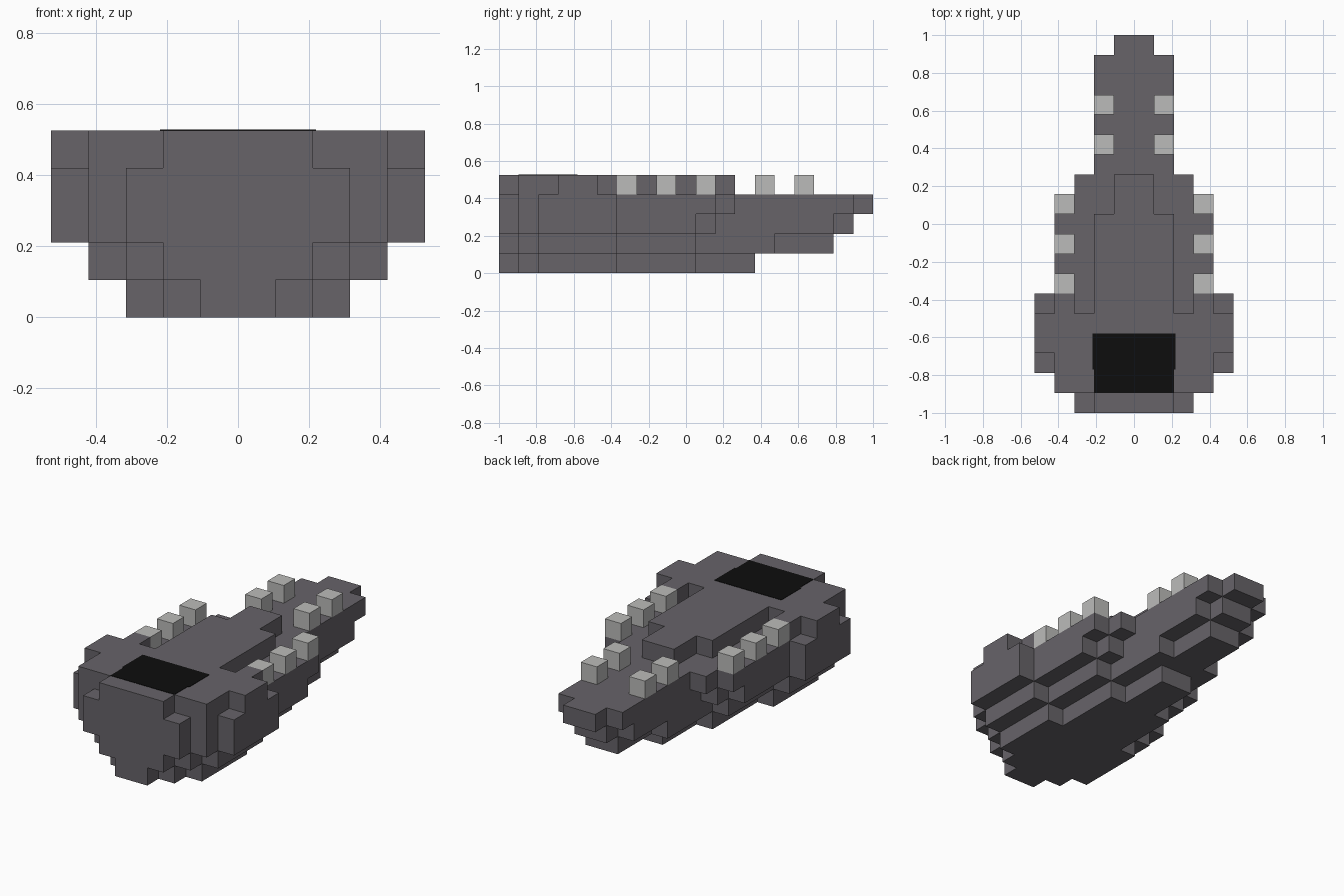
import bpy
import bmesh
import math
from mathutils import Vector

cube = bpy.data.objects.get("Cube")
if cube:
    bpy.data.objects.remove(cube, do_unlink=True)

ROWS = 19
U = 2 / ROWS  # edge of one block


def material(name, color):
    mat = bpy.data.materials.new(name)
    mat.use_nodes = True
    mat.diffuse_color = (*color, 1)
    bsdf = next(n for n in mat.node_tree.nodes if n.type == 'BSDF_PRINCIPLED')
    bsdf.inputs["Base Color"].default_value = (*color, 1)
    return mat


GREY = material("dark_grey", (0.135, 0.126, 0.141))
PALE = material("pale_grey", (0.5, 0.5, 0.49))
BLACK = material("black", (0.004, 0.004, 0.004))


def finish(name, bm, mat):
    bmesh.ops.recalc_face_normals(bm, faces=bm.faces)
    mesh = bpy.data.meshes.new(name)
    bm.to_mesh(mesh)
    bm.free()
    mesh.materials.append(mat)
    obj = bpy.data.objects.new(name, mesh)
    bpy.context.collection.objects.link(obj)
    return obj


def box(name, low, high, mat):
    low, high = Vector(low), Vector(high)
    bm = bmesh.new()
    bmesh.ops.create_cube(bm, size=1)
    for v in bm.verts:
        v.co = Vector(a + (c + 0.5) * (b - a) for a, b, c in zip(low, high, v.co))
    return finish(name, bm, mat)


def widths(*runs):
    """Expand (half width, row count) runs into one half width per row."""
    return [half for half, count in runs for _ in range(count)]


# Jaw: half widths of each layer, bottom to top, from front row to tip
layers = [
    widths((1, 1), (2, 1), (3, 4), (2, 4), (1, 3)),
    widths((2, 1), (3, 1), (4, 4), (3, 4), (2, 4), (1, 3)),
    widths((3, 1), (4, 1), (5, 4), (4, 4), (3, 1), (2, 6), (1, 1)),
    widths((3, 1), (4, 1), (5, 4), (4, 5), (3, 1), (2, 6), (1, 1)),
    widths((2, 1), (4, 2), (5, 2), (2, 5), (1, 2)),
]
cells = {(x, y, z) for z, layer in enumerate(layers)
         for y, half in enumerate(layer) for x in range(-half, half)}
cells |= {(x, 5, 4) for x in (-4, 3)}  # small posts behind the wide deck

# Skin the blocks with outward faces only, then merge the flat areas
bm = bmesh.new()
for cell in cells:
    for axis in range(3):
        for side in (0, 1):
            step = [0, 0, 0]
            step[axis] = 2 * side - 1
            if tuple(c + s for c, s in zip(cell, step)) in cells:
                continue
            corners = []
            for a, b in ((0, 0), (1, 0), (1, 1), (0, 1)):
                p = list(cell)
                p[axis] += side
                p[(axis + 1) % 3] += a
                p[(axis + 2) % 3] += b
                corners.append(bm.verts.new((p[0] * U, p[1] * U - 1, p[2] * U)))
            bm.faces.new(corners if side else corners[::-1])
bmesh.ops.remove_doubles(bm, verts=bm.verts, dist=U / 100)
bmesh.ops.dissolve_limit(bm, angle_limit=math.radians(1),
                         verts=bm.verts, edges=bm.edges)
finish("jaw", bm, GREY)

# Teeth: mirrored blocks standing on the rim
for column, rows in ((3, (6, 8, 10)), (1, (13, 15))):
    for row in rows:
        for side, x in (("left", column), ("right", -column - 1)):
            low = Vector((x * U, row * U - 1, 4 * U))
            box(f"tooth_{side}_{row}", low, low + Vector((U, U, U)), PALE)

# Throat: dark plate on the deck, slightly wider toward the back
top = len(layers) * U
box("throat_front", (-2 * U, U - 1, top - 0.002), (2 * U, -0.77, top + 0.002), BLACK)
box("throat_back", (-0.22, -0.77, top - 0.002), (0.22, 4 * U - 1, top + 0.002), BLACK)
